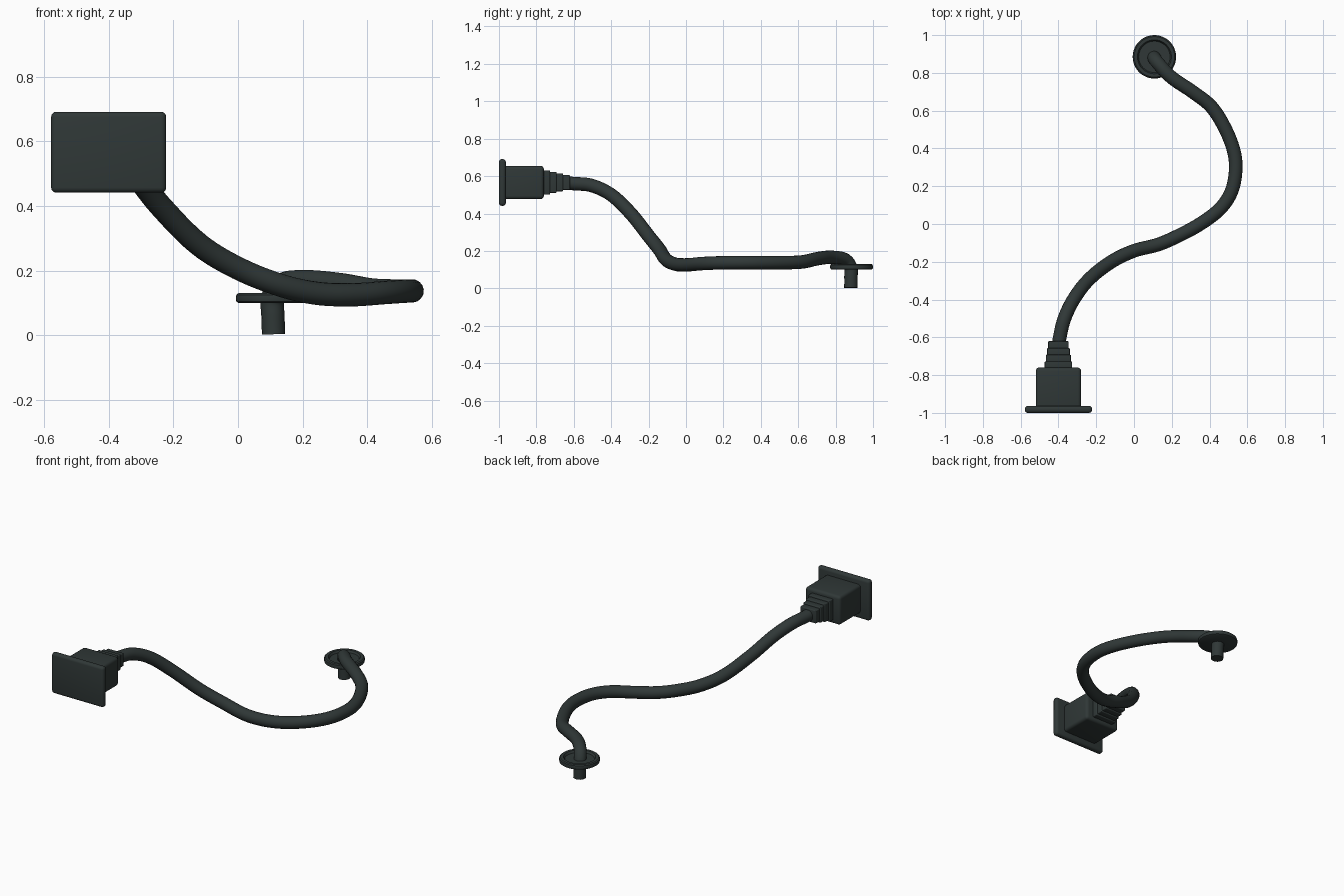
import bpy, math
from mathutils import Vector

if "Cube" in bpy.data.objects:
    bpy.data.objects.remove(bpy.data.objects["Cube"], do_unlink=True)

mat = bpy.data.materials.new("dark_slate_rubber")
mat.use_nodes = True
colour = (0.029, 0.039, 0.038, 1)
mat.diffuse_color = colour
mat.node_tree.nodes["Principled BSDF"].inputs["Base Color"].default_value = colour


def finish(ob, name, angle=35):
    ob.name = name
    ob.data.name = name
    ob.data.materials.clear()
    ob.data.materials.append(mat)
    bpy.ops.object.select_all(action="DESELECT")
    ob.select_set(True)
    bpy.context.view_layer.objects.active = ob
    bpy.ops.object.shade_smooth_by_angle(angle=math.radians(angle))


def rounded_box(name, y0, y1, half_x, half_z, bevel):
    """Box on the plug axis, running from y0 to y1."""
    bpy.ops.mesh.primitive_cube_add(size=1, location=(-0.4, (y0 + y1) / 2, 0.566))
    ob = bpy.context.object
    ob.scale = (half_x * 2, y1 - y0, half_z * 2)
    bpy.ops.object.transform_apply(location=False, rotation=False, scale=True)
    mod = ob.modifiers.new("rounded_edges", "BEVEL")
    mod.width = bevel
    mod.segments = 4
    bpy.ops.object.modifier_apply(modifier=mod.name)
    finish(ob, name)


# Plug: face plate, body and stepped strain relief
rounded_box("face_plate", -1.0, -0.963, 0.178, 0.125, 0.016)
rounded_box("plug_body", -0.975, -0.76, 0.12, 0.089, 0.018)
steps = [(-0.727, 0.073, 0.065), (-0.692, 0.066, 0.056),
         (-0.657, 0.060, 0.048), (-0.62, 0.054, 0.040)]
start = -0.77
for i, (end, hx, hz) in enumerate(steps):
    rounded_box(f"strain_relief_step_{i + 1}", start, end, hx, hz, 0.005)
    start = end - 0.006

# Cable, including the short stem below the flange
path = [(0.11, 0.882, 0.003), (0.108, 0.882, 0.06), (0.107, 0.88, 0.112),
        (0.128, 0.85, 0.153), (0.20, 0.775, 0.166), (0.31, 0.70, 0.158),
        (0.41, 0.62, 0.141), (0.485, 0.50, 0.137), (0.53, 0.38, 0.137),
        (0.538, 0.28, 0.137), (0.515, 0.17, 0.136), (0.455, 0.08, 0.132),
        (0.35, 0.0, 0.125), (0.24, -0.06, 0.13), (0.13, -0.108, 0.155),
        (0.0, -0.142, 0.207), (-0.12, -0.20, 0.28), (-0.24, -0.295, 0.40),
        (-0.32, -0.40, 0.50), (-0.37, -0.505, 0.55), (-0.393, -0.60, 0.56),
        (-0.4, -0.65, 0.563)]
curve = bpy.data.curves.new("cable_path", "CURVE")
curve.dimensions = "3D"
curve.bevel_depth = 0.036
curve.bevel_resolution = 6
curve.resolution_u = 6
curve.use_fill_caps = True
spline = curve.splines.new("BEZIER")
spline.bezier_points.add(len(path) - 1)
for i, (point, co) in enumerate(zip(spline.bezier_points, path)):
    before = Vector(path[max(i - 1, 0)])
    after = Vector(path[min(i + 1, len(path) - 1)])
    co = Vector(co)
    tangent = (after - before).normalized()
    point.co = co
    point.handle_left = co - tangent * (co - before).length / 3
    point.handle_right = co + tangent * (after - co).length / 3
helper = bpy.data.objects.new("cable_path", curve)
bpy.context.collection.objects.link(helper)
bpy.context.view_layer.update()
mesh = bpy.data.meshes.new_from_object(
    helper.evaluated_get(bpy.context.evaluated_depsgraph_get()))
cable = bpy.data.objects.new("cable", mesh)
bpy.context.collection.objects.link(cable)
bpy.data.objects.remove(helper, do_unlink=True)
finish(cable, "cable", 50)

# Round flange with a raised rim and a shallow dish
profile = [(0, 0.10), (0.107, 0.10), (0.113, 0.104), (0.115, 0.115),
           (0.113, 0.125), (0.107, 0.13), (0.09, 0.13), (0.083, 0.117), (0, 0.117)]
sides = 48
verts, faces = [], []
for r, z in profile[1:-1]:
    for s in range(sides):
        a = 2 * math.pi * s / sides
        verts.append((r * math.cos(a), r * math.sin(a), z))
rings = len(profile) - 2
for k in range(rings - 1):
    for s in range(sides):
        t = (s + 1) % sides
        faces.append((k * sides + s, k * sides + t,
                      (k + 1) * sides + t, (k + 1) * sides + s))
faces.append(tuple(reversed(range(sides))))
faces.append(tuple(range((rings - 1) * sides, rings * sides)))
mesh = bpy.data.meshes.new("flange")
mesh.from_pydata(verts, [], faces)
flange = bpy.data.objects.new("flange", mesh)
flange.location = (0.108, 0.885, 0)
bpy.context.collection.objects.link(flange)
finish(flange, "flange")
